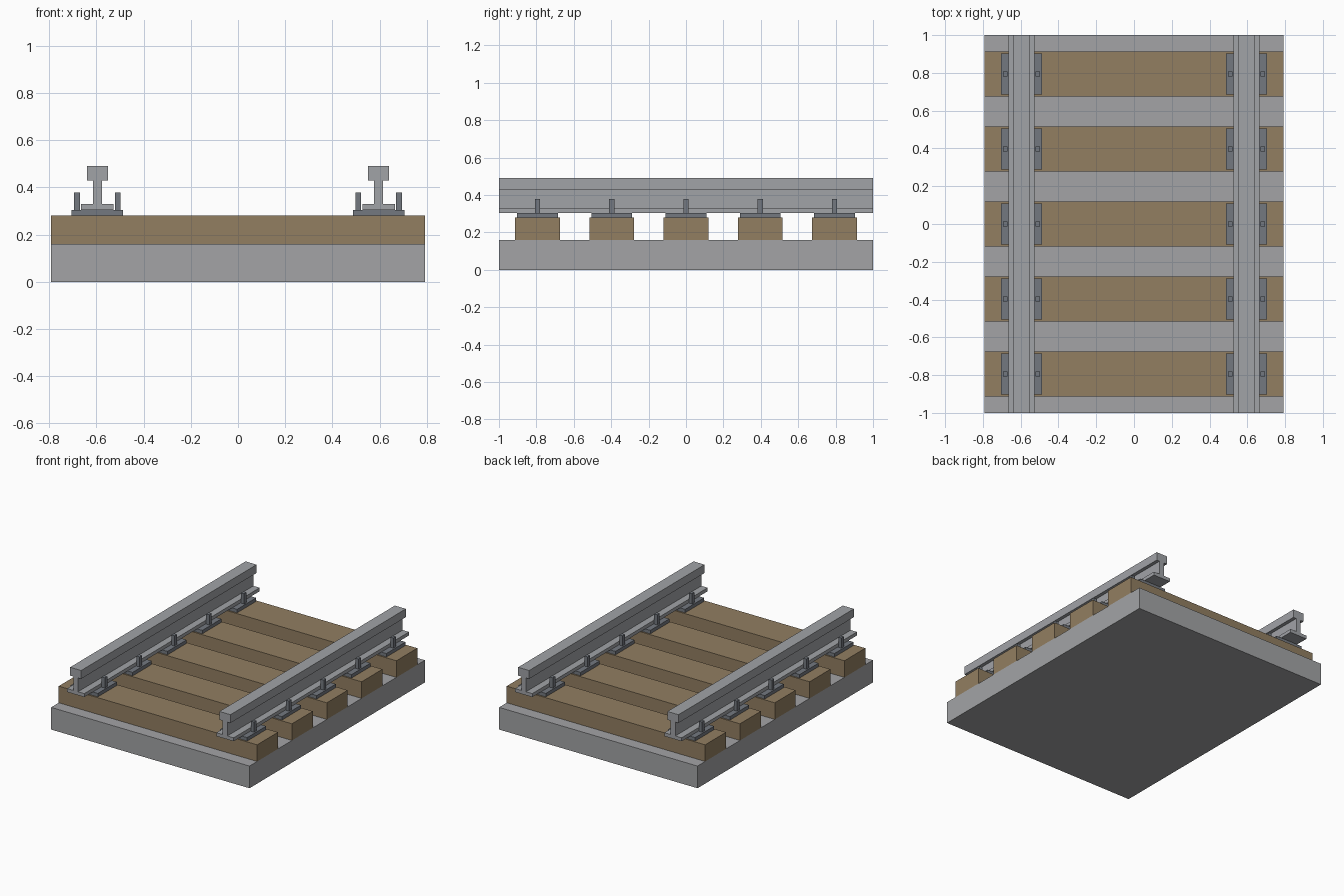
import bpy, bmesh

if "Cube" in bpy.data.objects:
    bpy.data.objects.remove(bpy.data.objects["Cube"])


def material(name, srgb):
    m = bpy.data.materials.new(name)
    lin = [((c / 255 + 0.055) / 1.055) ** 2.4 for c in srgb]
    m.diffuse_color = (*lin, 1)
    m.use_nodes = True
    m.node_tree.nodes["Principled BSDF"].inputs["Base Color"].default_value = m.diffuse_color
    return m


GRAVEL = material("ballast grey", (163, 164, 166))
WOOD = material("sleeper brown", (146, 126, 97))
STEEL = material("rail steel", (161, 163, 167))
IRON = material("dark iron", (116, 121, 128))


def prism(name, profile, y, half_len, mat):
    """Extrude an x-z outline along y, centred at y."""
    bm = bmesh.new()
    face = bm.faces.new([bm.verts.new((x, y - half_len, z)) for x, z in profile])
    new = bmesh.ops.extrude_face_region(bm, geom=[face])["geom"]
    verts = [v for v in new if isinstance(v, bmesh.types.BMVert)]
    bmesh.ops.translate(bm, verts=verts, vec=(0, 2 * half_len, 0))
    bmesh.ops.recalc_face_normals(bm, faces=bm.faces)
    mesh = bpy.data.meshes.new(name)
    bm.to_mesh(mesh)
    bm.free()
    mesh.materials.append(mat)
    obj = bpy.data.objects.new(name, mesh)
    bpy.context.collection.objects.link(obj)


def box(name, x, half_x, y, half_y, z0, z1, mat):
    a, b = x - half_x, x + half_x
    prism(name, [(a, z0), (b, z0), (b, z1), (a, z1)], y, half_y, mat)


RAIL_X = 0.596
SPACING = 0.397

# Ballast bed
box("ballast_bed", 0, 0.792, 0, 1.0, 0, 0.16, GRAVEL)

# Rails: foot, web and head in one outline
half = [(0.069, 0.305), (0.069, 0.33), (0.019, 0.33),
        (0.019, 0.43), (0.044, 0.43), (0.044, 0.49)]
outline = half + [(-x, z) for x, z in reversed(half)]
for side, sx in (("left", -1), ("right", 1)):
    prism(side + "_rail", [(sx * RAIL_X + x, z) for x, z in outline], 0, 1.0, STEEL)

# Sleepers with a tie plate and two spikes under each rail
for i in range(-2, 3):
    y = i * SPACING
    box("sleeper", 0, 0.792, y, 0.119, 0.16, 0.28, WOOD)
    for sx in (-1, 1):
        x = sx * RAIL_X
        box("tie_plate", x, 0.109, y, 0.109, 0.28, 0.305, IRON)
        for off in (-0.086, 0.086):
            box("spike", x + off, 0.0125, y, 0.014, 0.305, 0.378, IRON)
